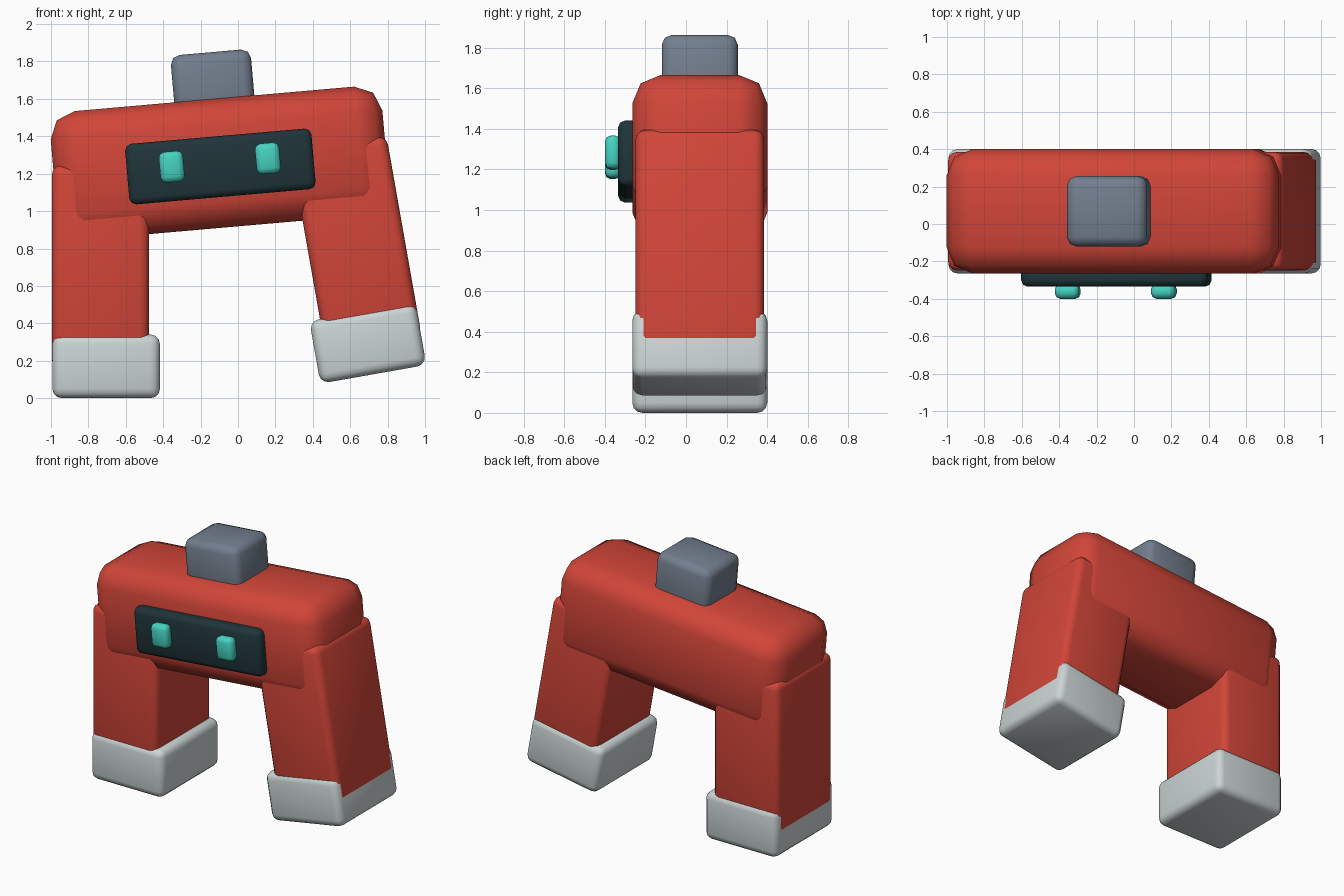
import bpy
from math import radians
from mathutils import Matrix

if "Cube" in bpy.data.objects:
    bpy.data.objects.remove(bpy.data.objects["Cube"], do_unlink=True)

MID_Y = 0.068
BODY_TILT = 5
LEG_TILT = 10


def material(name, rgb):
    mat = bpy.data.materials.new(name)
    mat.use_nodes = True
    mat.diffuse_color = (*rgb, 1)
    mat.node_tree.nodes["Principled BSDF"].inputs["Base Color"].default_value = (*rgb, 1)
    return mat


RED = material("red paint", (0.64, 0.06, 0.04))
PALE = material("pale grey", (0.60, 0.66, 0.66))
STEEL = material("steel grey", (0.17, 0.21, 0.27))
DARK = material("dark visor", (0.014, 0.035, 0.042))
TEAL = material("teal glow", (0.06, 0.65, 0.53))


def rounded_box(name, mat, center, size, bevel, segments=3, tilt=0):
    """Bevelled box placed in a frame leaned sideways about the origin."""
    bpy.ops.mesh.primitive_cube_add(size=1)
    obj = bpy.context.object
    obj.name = obj.data.name = name
    lean = Matrix.Rotation(radians(-tilt), 4, "Y")
    obj.data.transform(Matrix.Diagonal((*size, 1)))
    obj.matrix_world = lean @ Matrix.Translation(center)
    obj.data.materials.append(mat)
    mod = obj.modifiers.new("Rounded edges", "BEVEL")
    mod.width = bevel
    mod.segments = segments
    mod.limit_method = "NONE"
    bpy.ops.object.modifier_apply(modifier=mod.name)
    bpy.ops.object.shade_smooth_by_angle(angle=radians(50))
    return obj


# Body and top block share one lean
rounded_box("body", RED, (0.013, MID_Y, 1.26), (1.78, 0.665, 0.69), 0.14, 2, BODY_TILT)
rounded_box("top_block", STEEL, (0.013, MID_Y, 1.655), (0.43, 0.375, 0.40), 0.05, 2, BODY_TILT)

# Face panel with two eyes
rounded_box("visor", DARK, (0.014, -0.28, 1.242), (1.0, 0.11, 0.325), 0.035, 2, BODY_TILT)
for side, name in ((-1, "right_eye"), (1, "left_eye")):
    rounded_box(name, TEAL, (0.013 + side * 0.258, -0.36, 1.263),
                (0.13, 0.08, 0.165), 0.03, 2, BODY_TILT)

# Legs and feet: one straight, one swung outward
for side, name, tilt in ((-1, "right", 0), (1, "left", LEG_TILT)):
    shift = 0.03 if side > 0 else 0
    rounded_box(name + "_leg", RED, (side * 0.735 + shift, MID_Y, 0.70),
                (0.52, 0.635, 1.09), 0.05, 3, tilt)
    rounded_box(name + "_foot", PALE, (side * 0.705 + shift, MID_Y, 0.17),
                (0.575, 0.665, 0.34), 0.05, 3, tilt)
